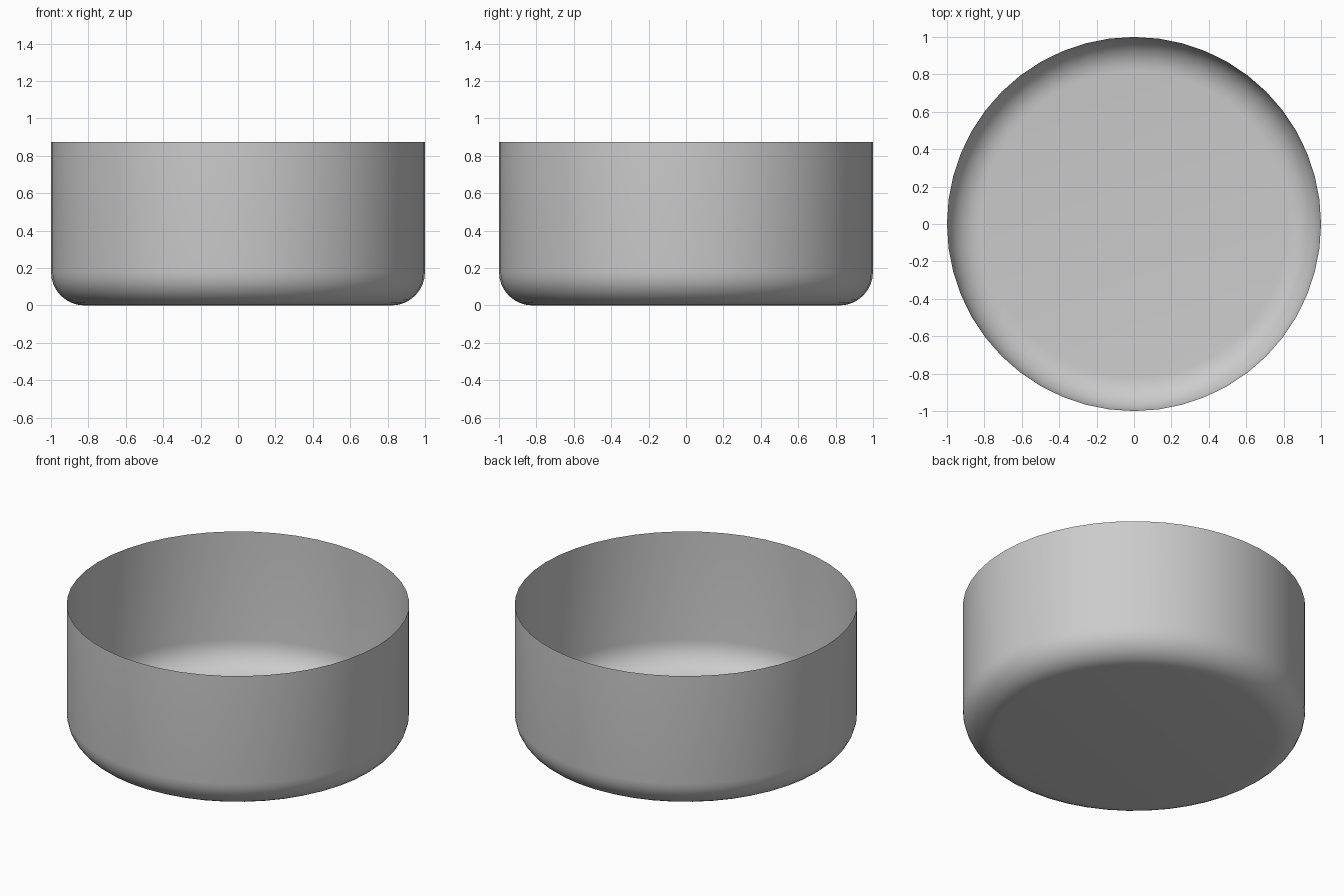
import bpy, bmesh, math

if "Cube" in bpy.data.objects:
    bpy.data.objects.remove(bpy.data.objects["Cube"])

SEGMENTS = 48
RADIUS, HEIGHT, FILLET, STEPS = 1.0, 0.875, 0.18, 8

# Profile: rounded bottom corner, then the straight wall up to the rim
profile = []
for i in range(STEPS + 1):
    a = math.pi / 2 * i / STEPS
    profile.append((RADIUS - FILLET + FILLET * math.sin(a),
                    FILLET - FILLET * math.cos(a)))
profile.append((RADIUS, HEIGHT))

bm = bmesh.new()
rings = []
for r, z in profile:
    rings.append([bm.verts.new((r * math.cos(2 * math.pi * k / SEGMENTS),
                                r * math.sin(2 * math.pi * k / SEGMENTS), z))
                  for k in range(SEGMENTS)])

# Thin open shell: wall and rounded corner
for low, high in zip(rings, rings[1:]):
    for k in range(SEGMENTS):
        n = (k + 1) % SEGMENTS
        bm.faces.new((low[k], low[n], high[n], high[k]))

# Flat floor, facing down
bm.faces.new(rings[0][::-1])

mesh = bpy.data.meshes.new("round_dish")
bm.to_mesh(mesh)
bm.free()
dish = bpy.data.objects.new("round_dish", mesh)
bpy.context.collection.objects.link(dish)

# Smooth shading
bpy.context.view_layer.objects.active = dish
dish.select_set(True)
bpy.ops.object.shade_smooth_by_angle(angle=math.radians(40))
